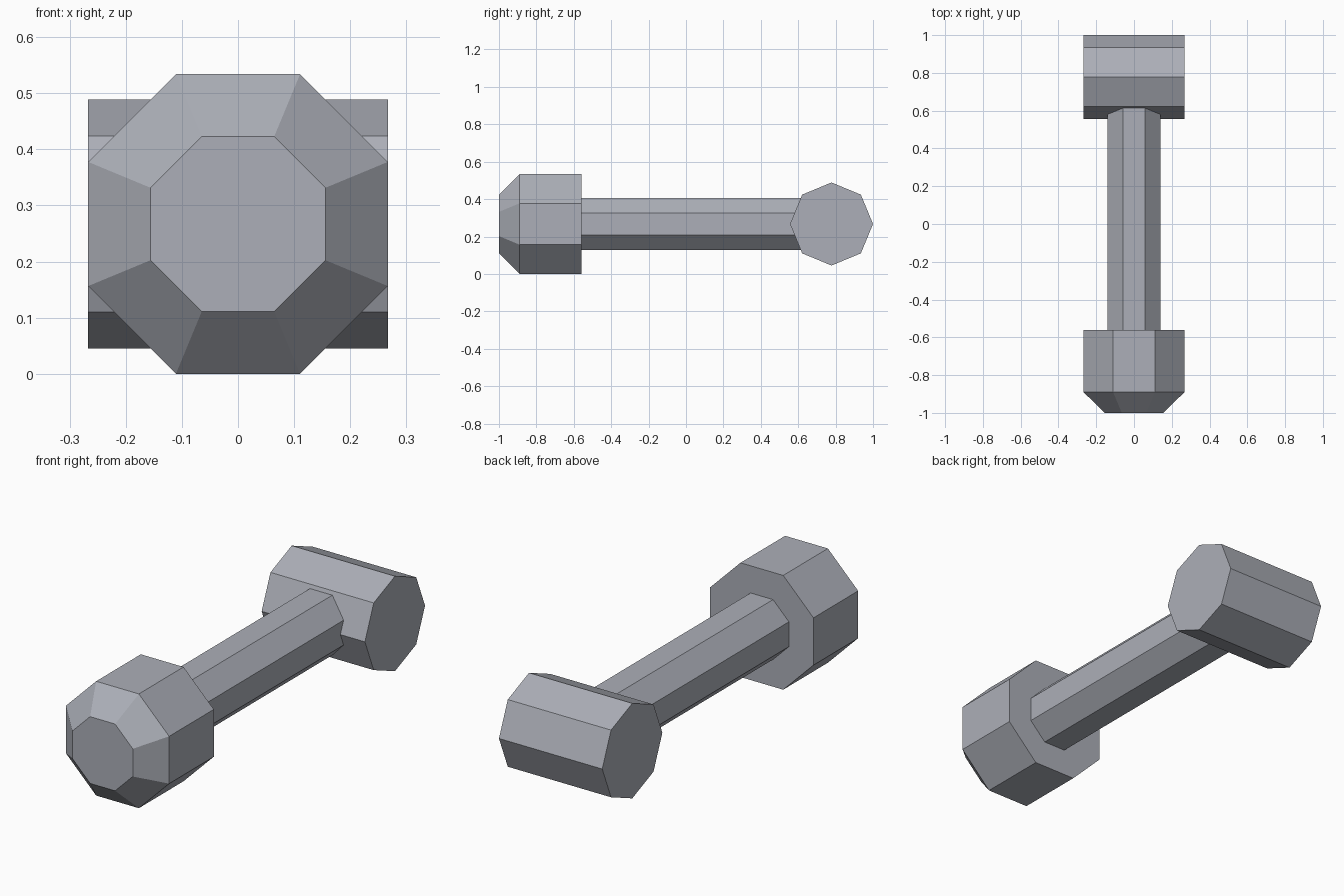
import bpy, bmesh, math
from mathutils import Matrix

cube = bpy.data.objects.get("Cube")
if cube:
    bpy.data.objects.remove(cube, do_unlink=True)

MID = 0.267      # height of the shared axis, also half the width of both ends
FLAT = 1 / math.cos(math.pi / 8)   # octagon apothem to corner radius

steel = bpy.data.materials.new("steel grey")
steel.use_nodes = True
colour = (0.413, 0.429, 0.479, 1)
steel.diffuse_color = colour
steel.node_tree.nodes["Principled BSDF"].inputs["Base Color"].default_value = colour


def prism(name, rings, matrix, turn):
    """Octagonal solid through (position, radius) rings along local z."""
    bm = bmesh.new()
    loops = []
    for pos, radius in rings:
        angles = [turn + i * math.tau / 8 for i in range(8)]
        loops.append([bm.verts.new((radius * math.cos(a), radius * math.sin(a), pos))
                      for a in angles])
    for low, high in zip(loops, loops[1:]):
        for i in range(8):
            j = (i + 1) % 8
            bm.faces.new((low[i], low[j], high[j], high[i]))
    bm.faces.new(loops[0][::-1])
    bm.faces.new(loops[-1])
    bm.transform(matrix)
    bmesh.ops.recalc_face_normals(bm, faces=bm.faces)
    mesh = bpy.data.meshes.new(name)
    bm.to_mesh(mesh)
    bm.free()
    mesh.materials.append(steel)
    bpy.context.collection.objects.link(bpy.data.objects.new(name, mesh))


# Local z runs along +y for the head and handle, along x for the crossbar
along_y = Matrix.Translation((0, 0, MID)) @ Matrix.Rotation(-math.pi / 2, 4, "X")
along_x = Matrix.Translation((0, 0.778, MID)) @ Matrix.Rotation(math.pi / 2, 4, "Y")

# Head with a chamfered striking face
prism("head", [(-1, 0.156 * FLAT), (-0.89, MID * FLAT), (-0.56, MID * FLAT)],
      along_y, math.pi / 8)
# Handle, with its far end buried in the crossbar
prism("handle", [(-0.57, 0.14 * FLAT), (0.75, 0.14 * FLAT)], along_y, math.pi / 8)
# Crossbar, with corners pointing straight up and back
prism("crossbar", [(-MID, 0.222), (MID, 0.222)], along_x, 0)
